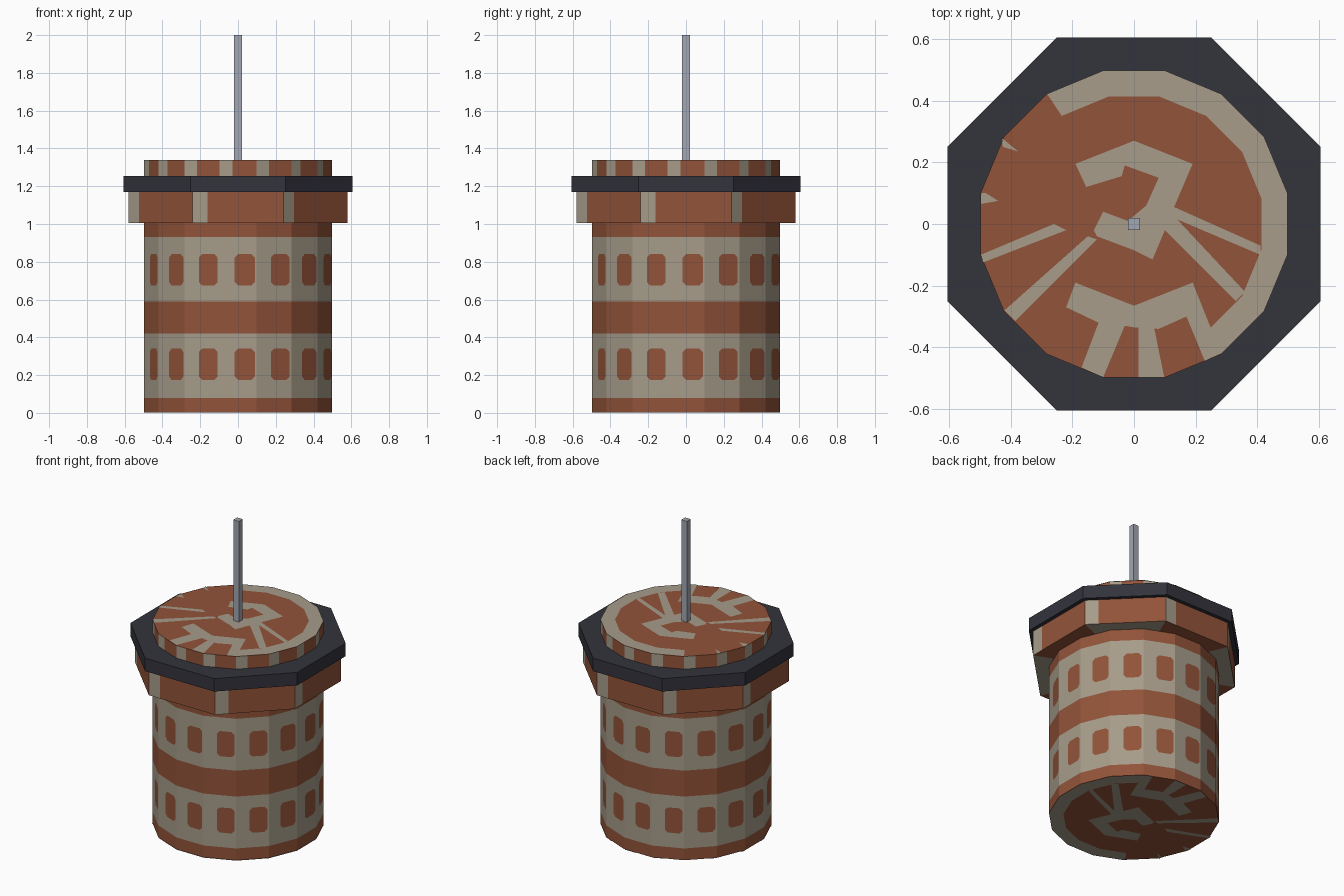
import bpy, bmesh, math
from mathutils import Vector

if "Cube" in bpy.data.objects:
    bpy.data.objects.remove(bpy.data.objects["Cube"])


def material(name, rgb):
    m = bpy.data.materials.new(name)
    m.diffuse_color = (*rgb, 1)
    m.use_nodes = True
    m.node_tree.nodes["Principled BSDF"].inputs["Base Color"].default_value = m.diffuse_color
    return m


BRICK, TAN = 0, 1
brick = material("brick red", (0.29, 0.088, 0.042))
tan = material("warm tan", (0.385, 0.333, 0.255))
dark = material("dark slate", (0.033, 0.033, 0.046))
grey = material("steel grey", (0.36, 0.39, 0.44))


def finish(name, bm, mats):
    me = bpy.data.meshes.new(name)
    bm.to_mesh(me)
    bm.free()
    for m in mats:
        me.materials.append(m)
    ob = bpy.data.objects.new(name, me)
    bpy.context.collection.objects.link(ob)
    return ob


def corner(n, apothem, k):
    """Corner k of an n-sided outline whose side 0 faces the front."""
    a = -math.pi / 2 + (k - 0.5) * math.tau / n
    r = apothem / math.cos(math.pi / n)
    return Vector((r * math.cos(a), r * math.sin(a), 0))


def face(bm, pts, mat):
    f = bm.faces.new([bm.verts.new(p) for p in pts])
    f.material_index = mat
    return f


def panel_prism(name, n, apothem, cols, rows, rule, cap_rule, mats, chamfer=()):
    """Prism whose sides are split into cols x rows cells coloured by a rule."""
    bm = bmesh.new()
    for k in range(n):
        a, b = corner(n, apothem, k), corner(n, apothem, k + 1)

        def at(u, z):
            return a.lerp(b, u) + Vector((0, 0, z))

        for i, (u0, u1) in enumerate(zip(cols, cols[1:])):
            for j, (z0, z1) in enumerate(zip(rows, rows[1:])):
                m = rule(i, j)
                if i == 1 and j in chamfer:
                    # window with clipped corners
                    du, dz = 0.09, 0.018
                    face(bm, [at(u0 + du, z0), at(u1 - du, z0), at(u1, z0 + dz), at(u1, z1 - dz),
                              at(u1 - du, z1), at(u0 + du, z1), at(u0, z1 - dz), at(u0, z0 + dz)], m)
                    for u, z, su, sz in ((u0, z0, 1, 1), (u1, z0, -1, 1), (u1, z1, -1, -1), (u0, z1, 1, -1)):
                        tri = [at(u, z), at(u + su * du, z), at(u, z + sz * dz)]
                        face(bm, tri if su * sz > 0 else tri[::-1], TAN)
                else:
                    face(bm, [at(u0, z0), at(u1, z0), at(u1, z1), at(u0, z1)], m)
        # end caps as wedges
        face(bm, [Vector((0, 0, rows[-1])), at(0, rows[-1]), at(1, rows[-1])], cap_rule(k))
        face(bm, [Vector((0, 0, rows[0])), at(1, rows[0]), at(0, rows[0])], cap_rule(k))
    bmesh.ops.remove_doubles(bm, verts=bm.verts, dist=1e-5)
    return finish(name, bm, mats)


TOP = 1.34
APO = 0.498

# Main tube: brick and tan bands, two rows of windows
WINDOW_ROWS = (2, 6)


def tube_rule(i, j):
    if j in WINDOW_ROWS:
        return BRICK if i == 1 else TAN
    return TAN if j in (1, 3, 5, 7) else BRICK


panel_prism("tube_body", 16, APO, [0, 0.41, 0.95, 1],
            [0.003, 0.08, 0.175, 0.34, 0.42, 0.59, 0.675, 0.84, 0.93, 1.2],
            tube_rule, lambda k: BRICK, [brick, tan], WINDOW_ROWS)

# Raised lid with a tan stripe on each side
panel_prism("lid", 16, APO, [0, 0.35, 1], [1.2, TOP - 0.002],
            lambda i, j: TAN if i == 0 else BRICK, lambda k: BRICK, [brick, tan])

# Octagonal collar and dark rim
panel_prism("collar", 8, 0.58, [0, 0.165, 1], [1.005, 1.18],
            lambda i, j: TAN if i == 0 else BRICK, lambda k: k % 2, [brick, tan])
panel_prism("rim", 8, 0.605, [0, 1], [1.17, 1.255],
            lambda i, j: 0, lambda k: 0, [dark])

# Square pole
panel_prism("pole", 4, 0.02, [0, 1], [TOP - 0.02, 2.0],
            lambda i, j: 0, lambda k: 0, [grey])

# Painted tan shapes on both ends
edge = [corner(16, APO, k) for k in range(-6 + 8, 12)]
shapes = [
    # lower chevron with its legs
    [(-.19, -.19), (0, -.265), (.19, -.19), (.25, -.34), (.28, -.42), (.23, -.445), (.17, -.30),
     (.08, -.34), (0, -.335), (-.03, -.33), (-.10, -.497), (-.17, -.465), (-.115, -.32), (-.22, -.27)],
    # radial stripes
    [(.015, -.335), (.065, -.335), (.098, -.497), (.015, -.497)],
    [(-.15, -.04), (-.12, -.05), (-.385, -.315), (-.42, -.28)],
    [(-.26, 0), (-.22, -.02), (-.49, -.125), (-.497, -.10)],
    # small edge flecks
    [(-.495, .10), (-.48, .10), (-.44, .075), (-.497, .065)],
    [(-.43, .28), (-.375, .235), (-.425, .25)],
    # hooked centre figure with two rays
    [(-.19, .195), (0, .27), (.19, .195), (.13, .055), (.41, -.07), (.41, -.10), (.14, .015),
     (.36, -.22), (.33, -.25), (.10, -.02), (.06, -.115), (0, -.085), (-.12, -.04), (-.13, -.02),
     (-.10, .04), (-.02, .01), (.04, .06), (.08, .15), (-.03, .19), (-.04, .155), (-.155, .12)],
]
# curved border, from the lower right round to the upper left
ring = [corner(16, APO, k) for k in range(2, 11)]
for p, q in zip(ring, ring[1:]):
    shapes.append([(v.x, v.y) for v in (p, q, q * 0.83, p * 0.83)])

for name, z, flip in (("top_paint", TOP, 1), ("bottom_paint", 0.0, -1)):
    bm = bmesh.new()
    for s in shapes:
        f = face(bm, [Vector((x, y * flip, z)) for x, y in s], 0)
        f.normal_update()
        if f.normal.z * flip < 0:
            f.normal_flip()
    bmesh.ops.triangulate(bm, faces=bm.faces[:])
    finish(name, bm, [tan])
